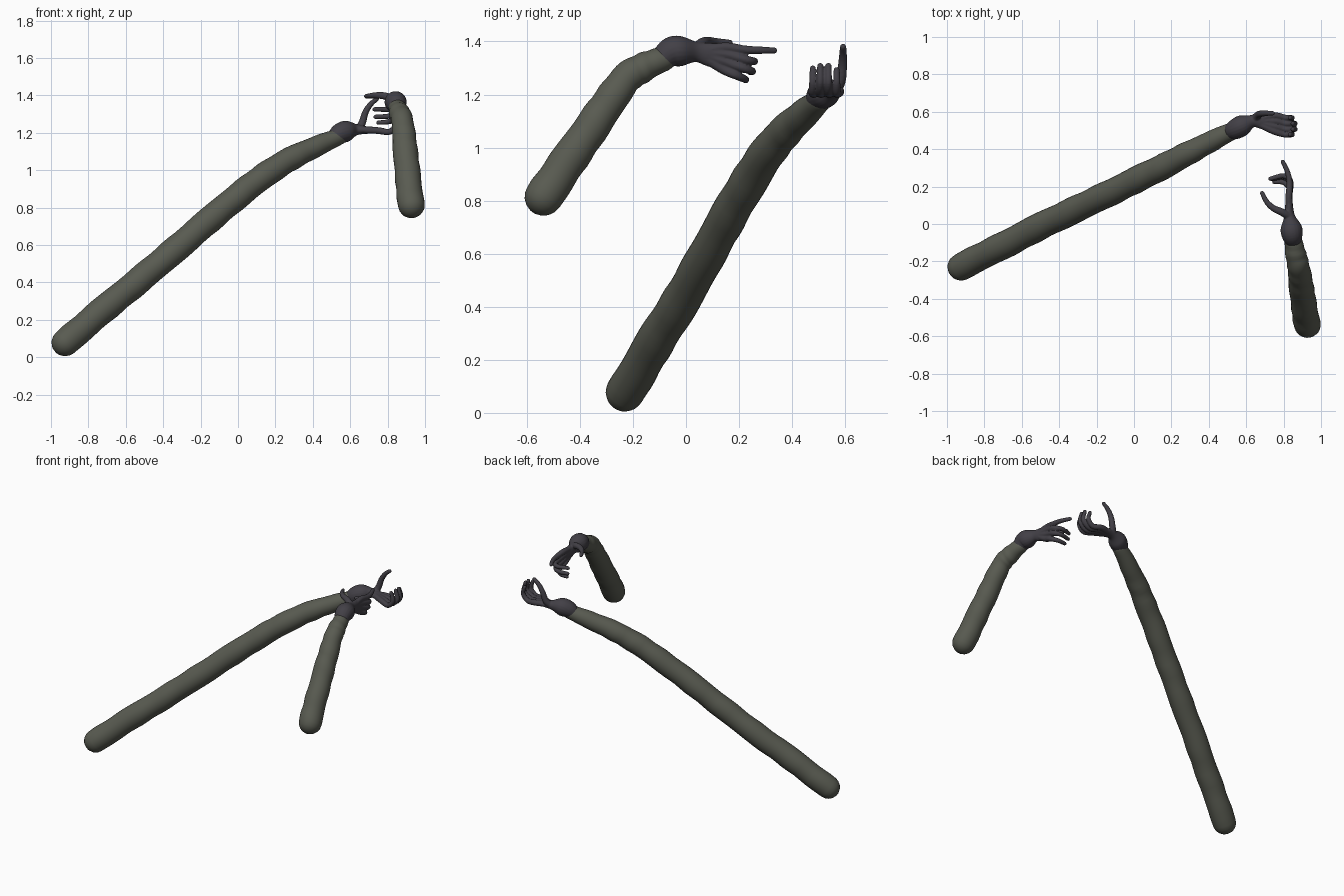
import bpy, bmesh, math
from mathutils import Vector

if "Cube" in bpy.data.objects:
    bpy.data.objects.remove(bpy.data.objects["Cube"])


def material(name, rgb):
    m = bpy.data.materials.new(name)
    m.diffuse_color = (*rgb, 1)
    m.use_nodes = True
    m.node_tree.nodes["Principled BSDF"].inputs["Base Color"].default_value = m.diffuse_color
    return m


CLOTH = material("olive grey cloth", (0.100, 0.105, 0.083))
SKIN = material("dark slate skin", (0.055, 0.051, 0.062))


def spline(keys, steps):
    """Catmull-Rom through tuples (position and radii together)."""
    k = [Vector(p) for p in keys]
    k = [2 * k[0] - k[1]] + k + [2 * k[-1] - k[-2]]
    out = []
    for i in range(1, len(k) - 2):
        a, b, c, d = k[i - 1:i + 3]
        for s in range(steps):
            t = s / steps
            out.append(0.5 * (2 * b + (c - a) * t + (2 * a - 5 * b + 4 * c - d) * t * t
                              + (3 * b - a - 3 * c + d) * t ** 3))
    return out + [k[-2]]


def tube(bm, keys, wide, steps=6, sides=20, ripple=0.0):
    """Round-ended tube; keys are (x, y, z, radius along 'wide', other radius)."""
    pts = spline([p if len(p) == 5 else (*p, p[3]) for p in keys], steps)
    pos = [Vector(p[:3]) for p in pts]
    n = len(pts)
    tan = [(pos[min(i + 1, n - 1)] - pos[max(i - 1, 0)]).normalized() for i in range(n)]
    stations = [(pos[i], tan[i], pts[i][3], pts[i][4], i) for i in range(n)]
    caps = [math.radians(a) for a in (80, 60, 40, 20)]

    def cap(i, sign):
        r = min(pts[i][3], pts[i][4])
        return [(pos[i] + tan[i] * sign * r * math.sin(a), tan[i],
                 pts[i][3] * math.cos(a), pts[i][4] * math.cos(a), i) for a in caps]

    stations = cap(0, -1) + stations + cap(n - 1, 1)[::-1]
    rings = []
    for c, t, ra, rb, i in stations:
        u = (Vector(wide) - t * t.dot(Vector(wide))).normalized()
        v = t.cross(u)
        ring = []
        for j in range(sides):
            a = 2 * math.pi * j / sides
            w = 1 + ripple * math.sin(1.15 * i + 1.3 * math.sin(a + 0.4 * i))
            ring.append(bm.verts.new(c + (u * ra * math.cos(a) + v * rb * math.sin(a)) * w))
        rings.append(ring)
    for r0, r1 in zip(rings, rings[1:]):
        for j in range(sides):
            k = (j + 1) % sides
            bm.faces.new((r0[j], r0[k], r1[k], r1[j]))
    bm.faces.new(rings[0][::-1])
    bm.faces.new(rings[-1])


def finish(bm, name, mat, blend=False):
    bmesh.ops.recalc_face_normals(bm, faces=bm.faces)
    for f in bm.faces:
        f.smooth = True
    me = bpy.data.meshes.new(name)
    bm.to_mesh(me)
    bm.free()
    me.materials.append(mat)
    ob = bpy.data.objects.new(name, me)
    bpy.context.collection.objects.link(ob)
    if blend:  # fuse the overlapping fingers and palm into one skin
        r = ob.modifiers.new("fuse", 'REMESH')
        r.mode = 'VOXEL'
        r.voxel_size = 0.004
        r.use_smooth_shade = True
        s = ob.modifiers.new("soften", 'SMOOTH')
        s.factor = 0.5
        s.iterations = 4
    return ob


def sleeve(name, keys):
    bm = bmesh.new()
    tube(bm, keys, (0, 0, 1), steps=7, sides=28, ripple=0.03)
    finish(bm, name, CLOTH)


def hand(name, wrist, wide, palm_root, fingers, thumb):
    bm = bmesh.new()
    tube(bm, wrist, wide)
    for f in fingers:  # each finger starts with its bone inside the palm
        n = len(f)
        path = [(*palm_root, 0.020)]
        path += [(*p, 0.0185 - 0.0065 * i / (n - 1)) for i, p in enumerate(f)]
        tube(bm, path, wide, sides=12)
    n = len(thumb)
    side = (0.3, 1, 0.2) if wide[2] == 0 else wide
    tube(bm, [(*p, 0.023 - 0.011 * i / (n - 1)) for i, p in enumerate(thumb)],
         side, sides=12)
    finish(bm, name, SKIN, blend=True)


# Long arm
sleeve("long_sleeve", [
    (-0.925, -0.228, 0.078, 0.073), (-0.70, -0.115, 0.27, 0.073),
    (-0.47, 0.003, 0.46, 0.072), (-0.22, 0.122, 0.675, 0.071),
    (0.0, 0.23, 0.862, 0.070), (0.19, 0.325, 1.005, 0.067),
    (0.35, 0.41, 1.095, 0.060), (0.54, 0.505, 1.18, 0.046)])
long_fingers = []
for y, top, reach in ((0.568, 1.292, 0.845), (0.537, 1.308, 0.86),
                      (0.506, 1.308, 0.86), (0.478, 1.298, 0.845)):
    ky = 0.54 + (y - 0.525) * 0.9
    long_fingers.append([(0.745, ky, 1.212), (0.81, y, 1.205),
                         (reach, y, 1.245), (reach - 0.012, y, top)])
hand("long_arm_hand",
     [(0.51, 0.49, 1.168, 0.042), (0.545, 0.508, 1.195, 0.055), (0.585, 0.53, 1.21, 0.055),
      (0.635, 0.55, 1.216, 0.033, 0.030), (0.69, 0.548, 1.214, 0.043, 0.020),
      (0.745, 0.54, 1.212, 0.045, 0.015)],
     (0, 1, 0), (0.64, 0.55, 1.216), long_fingers,
     [(0.64, 0.56, 1.215), (0.663, 0.582, 1.25), (0.682, 0.59, 1.31),
      (0.71, 0.592, 1.353), (0.742, 0.592, 1.38)])

# Short arm
sleeve("short_sleeve", [
    (0.925, -0.537, 0.815, 0.072), (0.908, -0.43, 0.97, 0.069),
    (0.892, -0.315, 1.135, 0.065), (0.880, -0.23, 1.255, 0.059),
    (0.866, -0.165, 1.30, 0.056), (0.850, -0.085, 1.335, 0.046)])
short_fingers = [
    [(0.828, 0.145, 1.378), (0.832, 0.22, 1.369), (0.82, 0.28, 1.367), (0.796, 0.332, 1.366)],
    [(0.830, 0.155, 1.350), (0.835, 0.23, 1.330), (0.80, 0.258, 1.325), (0.73, 0.242, 1.325)],
    [(0.830, 0.150, 1.322), (0.835, 0.22, 1.298), (0.80, 0.250, 1.288), (0.735, 0.240, 1.285)],
    [(0.828, 0.135, 1.298), (0.832, 0.19, 1.272), (0.80, 0.222, 1.258), (0.75, 0.225, 1.254)]]
hand("short_arm_hand",
     [(0.853, -0.10, 1.328, 0.042), (0.845, -0.055, 1.36, 0.057), (0.84, -0.015, 1.363, 0.056),
      (0.832, 0.04, 1.36, 0.038, 0.030), (0.829, 0.09, 1.35, 0.045, 0.022),
      (0.829, 0.14, 1.338, 0.047, 0.016)],
     (0, 0, 1), (0.832, 0.04, 1.36), short_fingers,
     [(0.832, 0.04, 1.375), (0.79, 0.064, 1.395), (0.745, 0.085, 1.40),
      (0.71, 0.118, 1.398), (0.685, 0.165, 1.395)])
